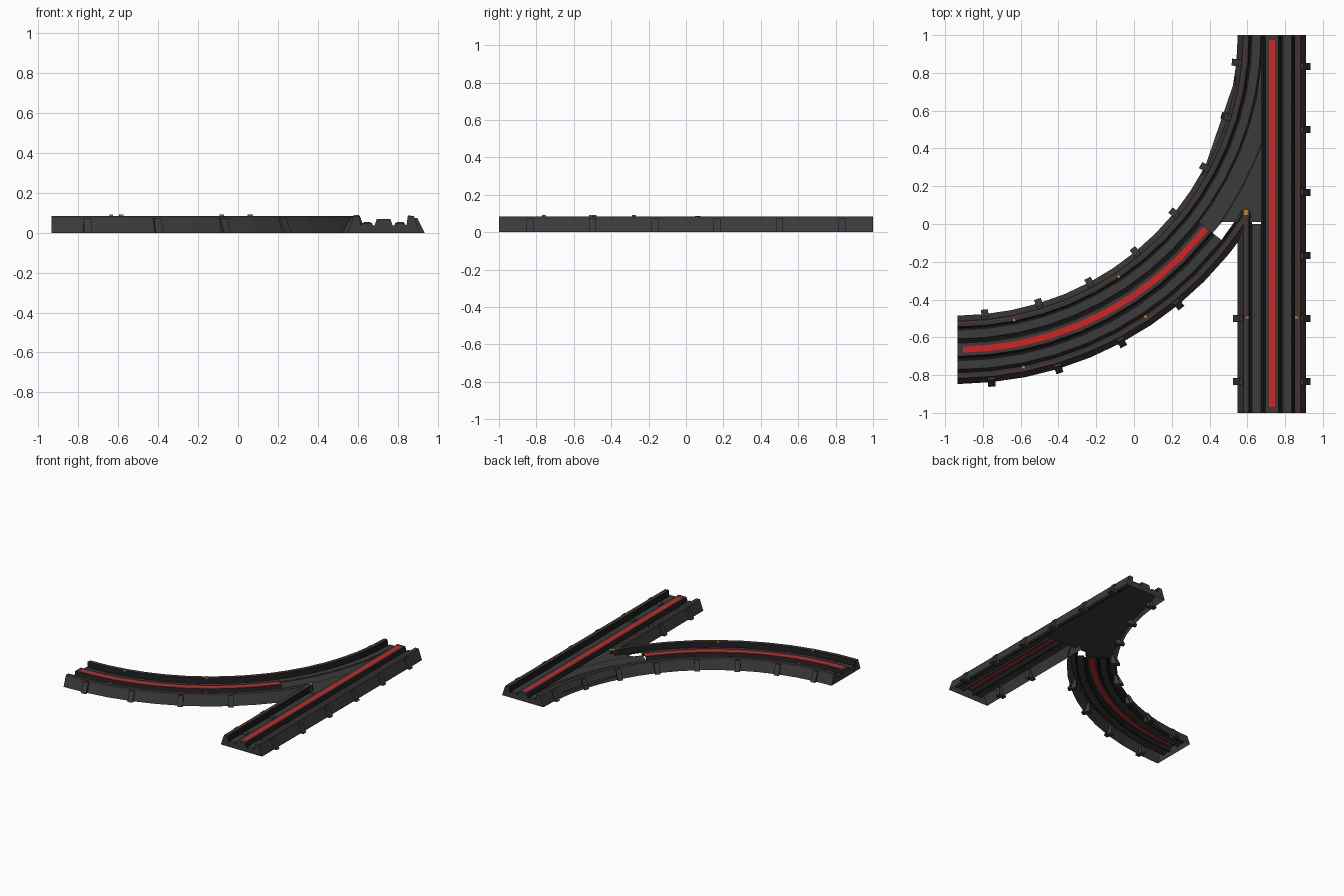
import bpy, bmesh, math

if "Cube" in bpy.data.objects:
    bpy.data.objects.remove(bpy.data.objects["Cube"])

CX, CY, R = -0.935, 1.0, 1.665      # centre and radius of the curved track
SX = 0.73                           # centre line of the straight track


def mat(name, rgb):
    m = bpy.data.materials.new(name)
    m.diffuse_color = (*rgb, 1)
    m.use_nodes = True
    m.node_tree.nodes["Principled BSDF"].inputs["Base Color"].default_value = m.diffuse_color
    return m


MATS = [mat("dark_grey", (0.043, 0.043, 0.043)), mat("groove_black", (0.012, 0.012, 0.012)),
        mat("stripe_red", (0.68, 0.016, 0.016)), mat("lamp_orange", (0.55, 0.23, 0.03)),
        mat("rail_brown", (0.09, 0.035, 0.022)), mat("rail_grey", (0.036, 0.036, 0.036))]
GREY, BLACK, RED, ORANGE, BROWN, RAIL = range(6)


# paths: distance (or angle) along the track and sideways offset -> x, y
def straight(t, o):
    return SX + o, t


def curve(t, o):
    a = math.radians(t)
    return CX + (R + o) * math.sin(a), CY - (R + o) * math.cos(a)


# half cross-section: offset, height, colour of the face that ends here
HALF = [(0.016, 0.07, RED), (0.034, 0.07, GREY), (0.045, 0.037, BLACK), (0.054, 0.037, BLACK),
        (0.058, 0.048, GREY), (0.104, 0.048, GREY), (0.108, 0.04, GREY), (0.115, 0.04, BLACK),
        (0.121, 0.083, BLACK), (0.138, 0.083, RAIL), (0.145, 0.083, BROWN), (0.151, 0.083, RAIL),
        (0.157, 0.068, RAIL), (0.181, 0.0, GREY)]
PROFILE = [(-o, z) for o, z, _ in reversed(HALF)] + [(o, z) for o, z, _ in HALF]
COLOURS = [c for _, _, c in reversed(HALF)] + [c for _, _, c in HALF[1:]]


def finish(name, bm):
    me = bpy.data.meshes.new(name)
    bm.to_mesh(me)
    bm.free()
    for m in MATS:
        me.materials.append(m)
    ob = bpy.data.objects.new(name, me)
    bpy.context.collection.objects.link(ob)
    return ob


def sweep(name, path, ts, lo=-1, hi=1, caps=(), red=(0, 0)):
    """Run the part of the cross-section between lo and hi along a path."""
    idx = [i for i, (o, _) in enumerate(PROFILE) if lo <= o <= hi]
    bm = bmesh.new()
    rows = [[bm.verts.new((*path(t, PROFILE[i][0]), PROFILE[i][1])) for i in idx] for t in ts]
    for k in range(len(ts) - 1):
        for j in range(len(idx) - 1):
            f = bm.faces.new((rows[k][j], rows[k][j + 1], rows[k + 1][j + 1], rows[k + 1][j]))
            c = COLOURS[idx[j]]
            if c == RED and not red[0] <= (ts[k] + ts[k + 1]) / 2 <= red[1]:
                c = GREY
            f.material_index = c
    for t in caps:
        vs = [bm.verts.new((*path(t, o), z)) for o, z in PROFILE]
        f = bm.faces.new(vs if t == ts[0] else vs[::-1])
        f.material_index = GREY
    return finish(name, bm)


def block(name, path, t, dt, section, colour):
    """Extrude a small (offset, height) section along the path."""
    bm = bmesh.new()
    a = [bm.verts.new((*path(t - dt, o), z)) for o, z in section]
    b = [bm.verts.new((*path(t + dt, o), z)) for o, z in section]
    n = len(section)
    bm.faces.new(a)
    bm.faces.new(b[::-1])
    for i in range(n):
        bm.faces.new((a[i], b[i], b[(i + 1) % n], a[(i + 1) % n]))
    bmesh.ops.recalc_face_normals(bm, faces=bm.faces)
    for f in bm.faces:
        f.material_index = colour
    return finish(name, bm)


def box(o, w, z0, z1):
    return [(o - w, z0), (o + w, z0), (o + w, z1), (o - w, z1)]


def sheet(name, pts, z, colour=GREY):
    bm = bmesh.new()
    f = bm.faces.new([bm.verts.new((x, y, z)) for x, y in pts])
    f.material_index = colour
    bmesh.ops.triangulate(bm, faces=bm.faces)
    return finish(name, bm)


# main track runs
STEP = 5.625
END = 52.2
sweep("straight_track_front", straight, [-1, -0.97, 0], caps=(-1,), red=(-0.97, 0))
sweep("straight_track_back", straight, [0, 0.975, 1], lo=-0.059, caps=(1,), red=(0, 0.975))
sweep("curved_track", curve, [0, 1] + [STEP * i for i in range(1, 10)] + [END],
      caps=(0,), red=(1, END))
inner_ts = [END] + [STEP * i for i in range(10, 17)]
sweep("curved_inner_rail", curve, inner_ts, hi=-0.04)

# rails meeting at the junction nose
sweep("nose_curved_rail", curve, [END, 56.25, 58.4], lo=0.1)
sweep("nose_straight_rail", straight, [0, 0.065], hi=-0.1)
block("nose_lamp", straight, 0.063, 0.015, box(-0.137, 0.013, 0.078, 0.088), ORANGE)

# junction deck between both tracks, and the closed panel below it
arc = [curve(t, -0.047) for t in inner_ts if t < 84] + [(SX - 0.054, 0.9)]
deck = [curve(END, 0.045), (0.465, 0.01), (SX - 0.054, 0.01)]
sheet("junction_deck", deck + arc[::-1], 0.046)
under = [curve(t, -0.115) for t in inner_ts]
sheet("junction_under_panel", [curve(END, 0.04), (0.465, 0.01), (SX + 0.11, 0.01),
                               (SX + 0.11, 1)] + under[::-1], 0.032)

# dark groove line crossing the deck
groove = [54.5, 56.25, 61.875, 67.5, 70.5]
sheet("deck_groove", [curve(t, 0.049) for t in groove] + [curve(t, 0.040) for t in groove[::-1]],
      0.049, BLACK)


def rib(s):
    return [(s * 0.205, 0), (s * 0.168, 0.074), (s * 0.14, 0.074), (s * 0.14, 0)]


# side ribs
for i in range(6):
    y = -5 / 6 + i / 3
    block("straight_rib_right", straight, y, 0.019, rib(1), GREY)
    if i < 2:
        block("straight_rib_left", straight, y, 0.019, rib(-1), GREY)
for i in range(8):
    a = STEP * (1 + 2 * i)
    block("curved_rib_inner", curve, a, 0.72, rib(-1), GREY)
    if i < 4:
        block("curved_rib_outer", curve, a, 0.6, rib(1), GREY)

# floor plates and rail lamps on both sides of each track
for s in (-1, 1):
    plate = box(s * 0.083, 0.018, 0.046, 0.053)
    lamp = box(s * 0.128, 0.009, 0.078, 0.091)
    for i in range(4):
        block("curved_floor_plate", curve, STEP * (1 + 2 * i), 0.8, plate, GREY)
    for a in (11.25, 33.75):
        block("curved_rail_lamp", curve, a, 0.3, lamp, ORANGE)
    for y in (-0.83, -0.495):
        block("straight_floor_plate", straight, y, 0.023, plate, GREY)
    block("straight_rail_lamp", straight, -0.495, 0.006, box(s * 0.13, 0.008, 0.078, 0.086), ORANGE)
